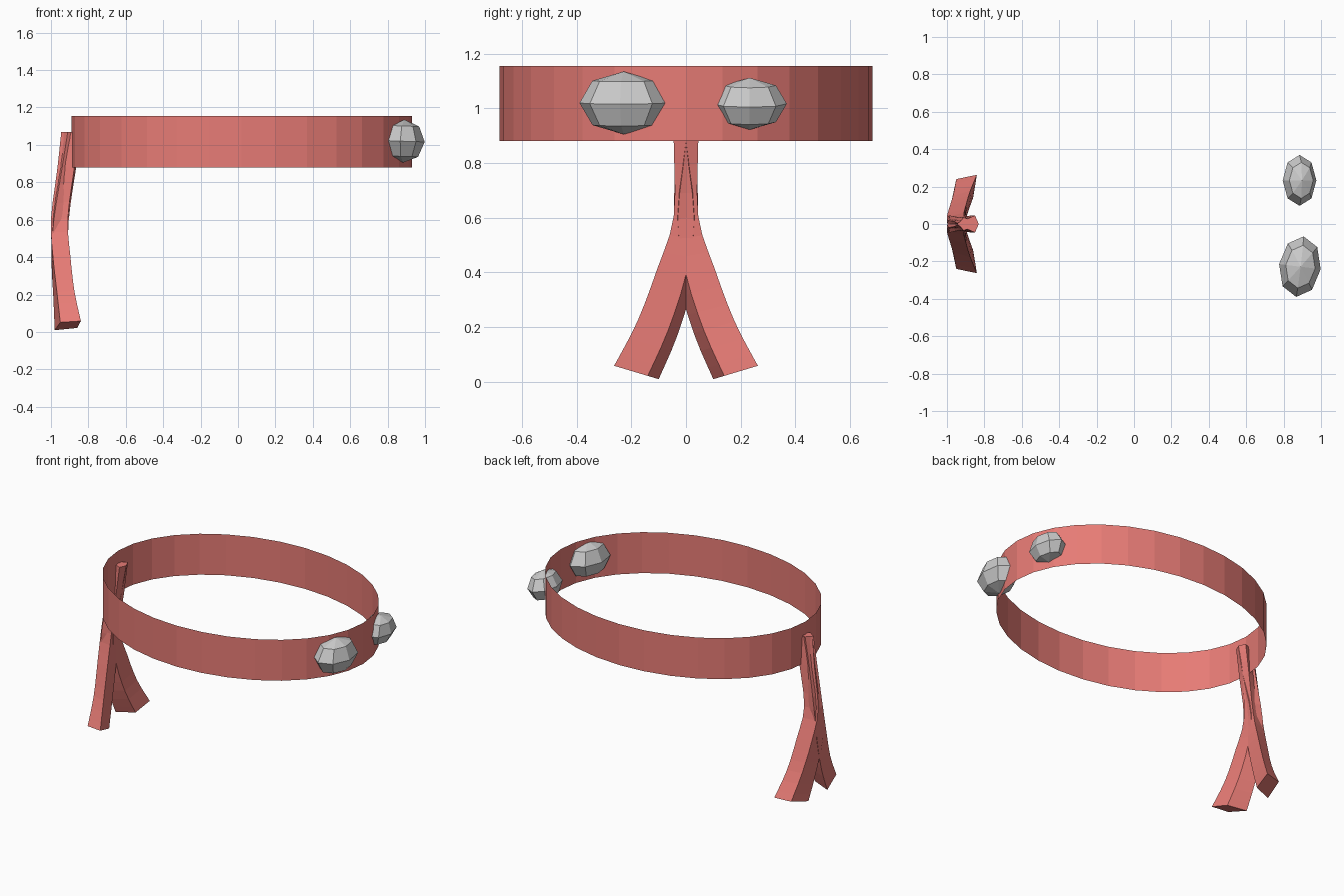
import bpy, bmesh
from math import radians, sin, cos, pi
from mathutils import Vector, Matrix

if "Cube" in bpy.data.objects:
    bpy.data.objects.remove(bpy.data.objects["Cube"])

red = bpy.data.materials.new("red_cloth")
red.diffuse_color = (0.8, 0.2, 0.18, 1)
red.use_nodes = True
red.node_tree.nodes["Principled BSDF"].inputs["Base Color"].default_value = red.diffuse_color


def finish(bm, name, mat=None, normals=True):
    if normals:
        bmesh.ops.recalc_face_normals(bm, faces=bm.faces[:])
    me = bpy.data.meshes.new(name)
    bm.to_mesh(me)
    bm.free()
    if mat:
        me.materials.append(mat)
    ob = bpy.data.objects.new(name, me)
    bpy.context.collection.objects.link(ob)
    return ob


# Headband: open, single-walled elliptical strip
def make_band(n=32, cx=0.02, rx=0.91, ry=0.683, z0=0.88, z1=1.155):
    bm = bmesh.new()
    rings = [[bm.verts.new((cx + rx * cos(2 * pi * i / n), ry * sin(2 * pi * i / n), z))
              for i in range(n)] for z in (z0, z1)]
    lo, hi = rings
    for i in range(n):
        j = (i + 1) % n
        bm.faces.new((lo[i], lo[j], hi[j], hi[i]))
    finish(bm, "headband", red, normals=False)


# Side studs: low-poly squashed spheres
def make_stud(name, loc, size, tilt, turn):
    bm = bmesh.new()
    bmesh.ops.create_uvsphere(bm, u_segments=8, v_segments=4, radius=1)
    m = (Matrix.Translation(loc) @ Matrix.Rotation(radians(turn), 4, 'Z')
         @ Matrix.Rotation(radians(tilt), 4, 'Y') @ Matrix.Diagonal((*size, 1)))
    bm.transform(m)
    finish(bm, name)


# Hanging tie: square section lofted along a curve, slimming and twisting to the knot
# each row: height, slope of the section, then corners (x, y)
SECTIONS = [
    (0.035, 0.30, (-.84, .263), (-.86, .14), (-.98, .10), (-.95, .24)),
    (0.20, 0.28, (-.875, .178), (-.887, .065), (-.987, .028), (-.968, .15)),
    (0.40, 0.20, (-.897, .105), (-.905, .0), (-.997, -.03), (-.99, .078)),
    (0.60, 0.12, (-.91, .045), (-.905, -.03), (-.985, -.045), (-1.0, .025)),
    (0.88, 0.0, (-.875, .045), (-.865, .0), (-.94, -.035), (-.965, .015)),
    (1.07, 0.0, (-.85, .045), (-.83, .0), (-.91, -.035), (-.945, .005)),
]


def section_points(row):
    z, slope, *c = row
    yc = sum(p[1] for p in c) / 4
    return [Vector((x, y, z + slope * (y - yc))) for x, y in c]


def catmull(a, b, c, d, t):
    return 0.5 * (2 * b + (c - a) * t + (2 * a - 5 * b + 4 * c - d) * t * t
                  + (3 * b - a - 3 * c + d) * t ** 3)


def make_tie(name, side, steps=3):
    pts = [section_points(r) for r in SECTIONS]
    last = len(pts) - 1
    bm = bmesh.new()
    rings = []
    for k in range(last * steps + 1):
        i = min(k // steps, last - 1)
        t = k / steps - i
        a, d = max(i - 1, 0), min(i + 2, last)
        ring = []
        for q in range(4):
            p = catmull(pts[a][q], pts[i][q], pts[i + 1][q], pts[d][q], t)
            ring.append(bm.verts.new((p.x, p.y * side, p.z)))
        rings.append(ring)
    for r0, r1 in zip(rings, rings[1:]):
        for q in range(4):
            p = (q + 1) % 4
            bm.faces.new((r0[q], r0[p], r1[p], r1[q]))
    bm.faces.new(rings[0])
    bm.faces.new(rings[-1])
    finish(bm, name, red)


make_band()
make_stud("large_stud", (0.887, -0.228, 1.02), (0.112, 0.163, 0.115), 2, -7)
make_stud("small_stud", (0.885, 0.233, 1.017), (0.091, 0.136, 0.096), 8, 0)
make_tie("left_tie", 1)
make_tie("right_tie", -1)
